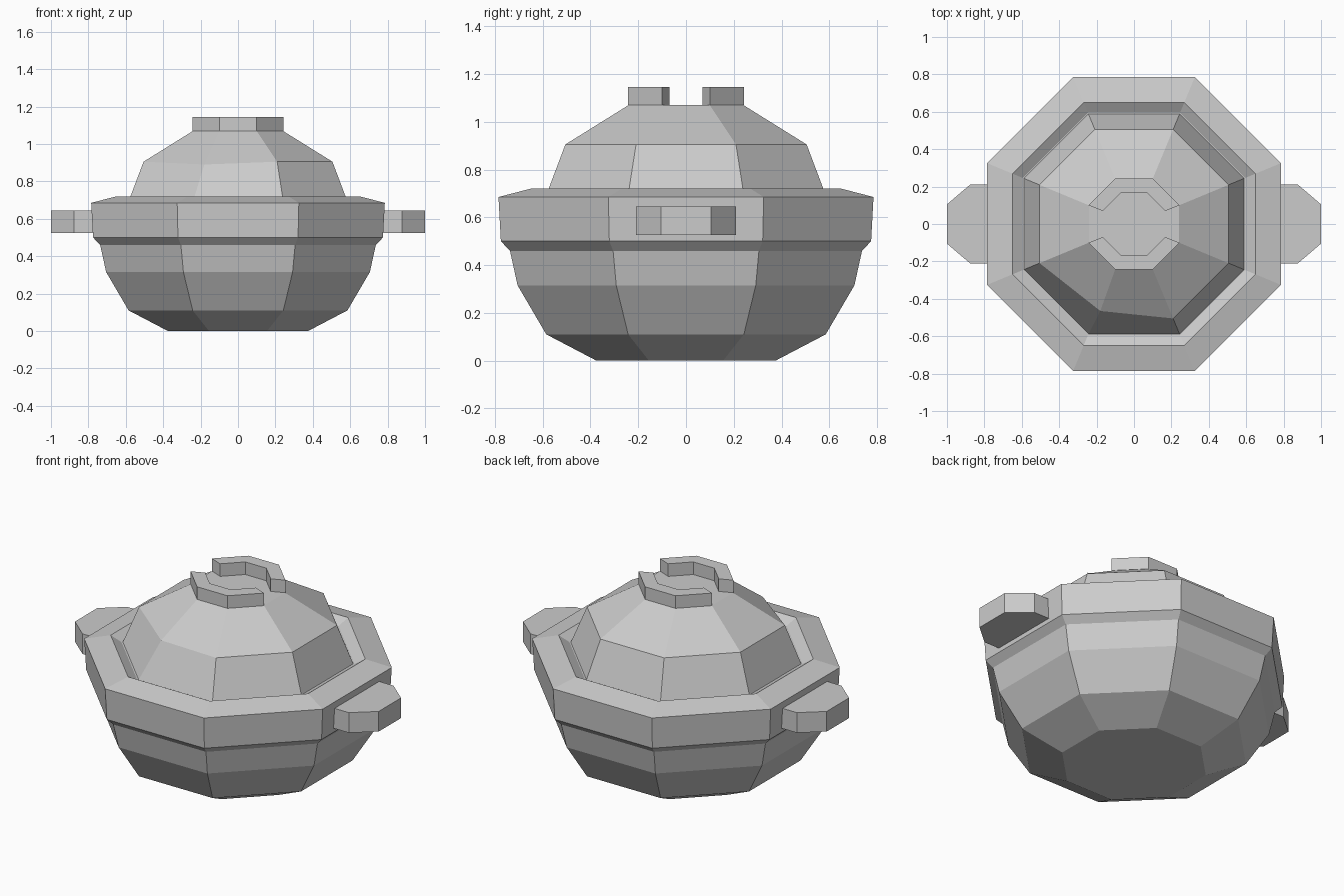
import bpy, bmesh, math

cube = bpy.data.objects.get("Cube")
if cube:
    bpy.data.objects.remove(cube, do_unlink=True)

grey = bpy.data.materials.new("plain_grey")
grey.use_nodes = True
colour = (0.6, 0.6, 0.6, 1)
grey.diffuse_color = colour
grey.node_tree.nodes["Principled BSDF"].inputs["Base Color"].default_value = colour


def finish(name, bm):
    bmesh.ops.recalc_face_normals(bm, faces=bm.faces)
    mesh = bpy.data.meshes.new(name)
    bm.to_mesh(mesh)
    bm.free()
    obj = bpy.data.objects.new(name, mesh)
    bpy.context.collection.objects.link(obj)
    mesh.materials.append(grey)
    return obj


def octagon(apothem):
    """Corners of an octagon whose flat sides face the axes."""
    r = apothem / math.cos(math.pi / 8)
    angles = [math.pi / 8 + i * math.pi / 4 for i in range(8)]
    return [(r * math.cos(a), r * math.sin(a)) for a in angles]


def lathe(profile):
    """Stack octagons of (apothem, height) and cap both ends."""
    bm = bmesh.new()
    rings = [[bm.verts.new((x, y, z)) for x, y in octagon(a)] for a, z in profile]
    for low, high in zip(rings, rings[1:]):
        for i in range(8):
            j = (i + 1) % 8
            bm.faces.new((low[i], low[j], high[j], high[i]))
    bm.faces.new(rings[0][::-1])
    bm.faces.new(rings[-1])
    return bm, rings


def slab(name, outline, bottom, top):
    """Extrude a plan outline between two heights."""
    bm = bmesh.new()
    face = bm.faces.new([bm.verts.new((x, y, bottom)) for x, y in outline])
    new = bmesh.ops.extrude_face_region(bm, geom=[face])["geom"]
    verts = [v for v in new if isinstance(v, bmesh.types.BMVert)]
    bmesh.ops.translate(bm, verts=verts, vec=(0, 0, top - bottom))
    return finish(name, bm)


# Pot body with thick collar and sloping inner lip
bm, _ = lathe([(0.375, 0), (0.585, 0.11), (0.705, 0.315), (0.737, 0.46),
               (0.775, 0.5), (0.785, 0.685), (0.65, 0.72), (0.595, 0.685)])
finish("pot_body", bm)

# Domed lid with one dented shoulder corner at the front
bm, rings = lathe([(0.59, 0.68), (0.505, 0.905), (0.24, 1.07)])
rings[1][5].co = (-0.18, -0.465, 0.89)
finish("lid", bm)

# Split grip ring on the lid, open at both sides
for name, side in (("back_lid_grip", 1), ("front_lid_grip", -1)):
    outer = octagon(0.242)[:4]
    inner = octagon(0.167)[:4][::-1]
    slab(name, [(x, y * side) for x, y in outer + inner], 1.07, 1.145)

# Side handles with chamfered tips
for name, side in (("left_handle", 1), ("right_handle", -1)):
    half = [(0.75, 0.21), (0.877, 0.21), (1.0, 0.105)]
    outline = half + [(x, -y) for x, y in reversed(half)]
    slab(name, [(x * side, y) for x, y in outline], 0.525, 0.645)
